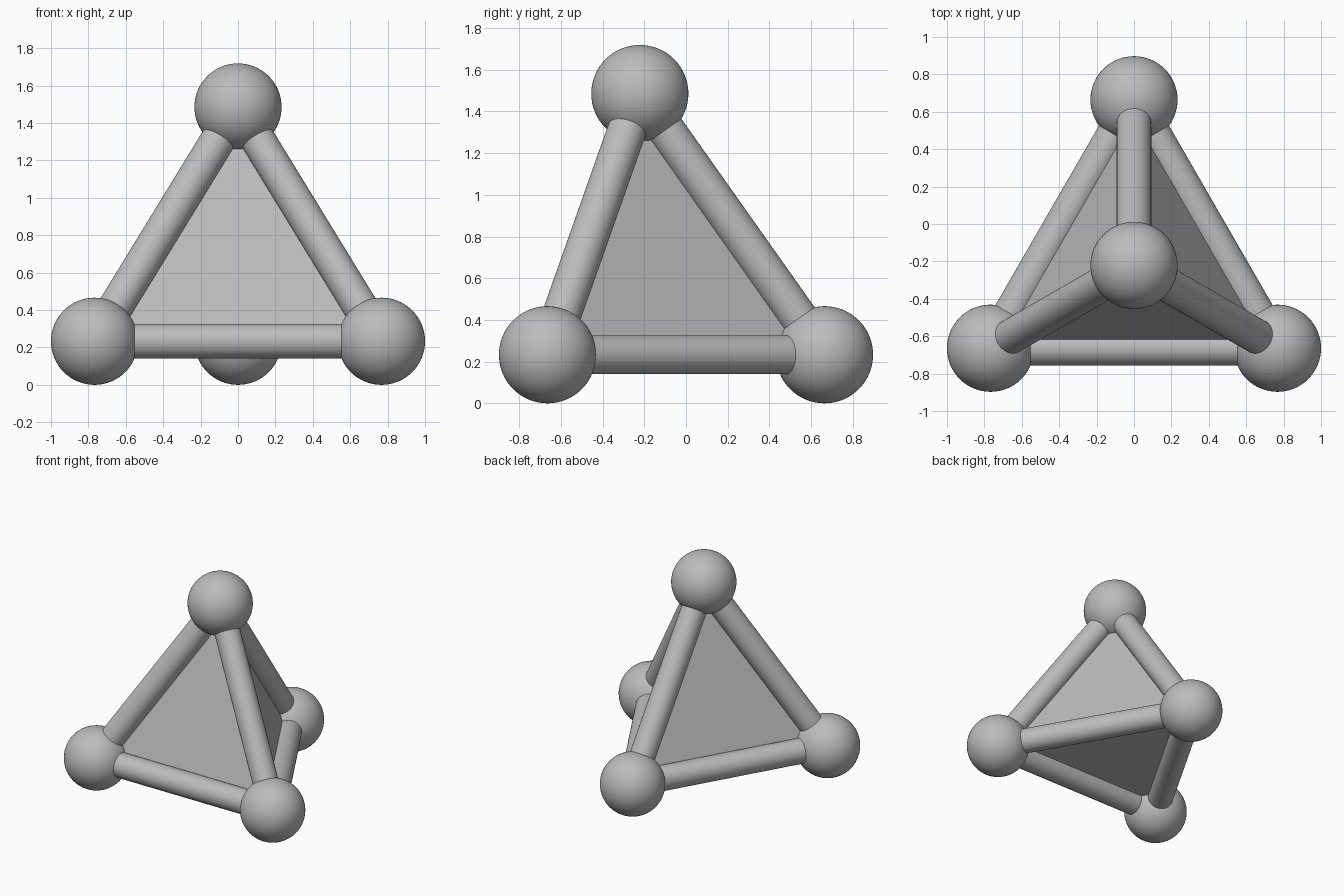
import bpy
import bmesh
from itertools import combinations
from mathutils import Vector

if "Cube" in bpy.data.objects:
    bpy.data.objects.remove(bpy.data.objects["Cube"])

BALL_R = 0.233
ROD_R = 0.093
HALF = 1 - BALL_R              # half the edge length
HEIGHT = HALF * 2 * (2 / 3) ** 0.5
DEPTH = HALF * 3 ** 0.5

grey = bpy.data.materials.new("neutral grey")
grey.use_nodes = True
colour = (0.5, 0.5, 0.5, 1)
grey.diffuse_color = colour
grey.node_tree.nodes["Principled BSDF"].inputs["Base Color"].default_value = colour

corners = {
    "front_right": Vector((-HALF, -DEPTH / 2, BALL_R)),
    "front_left": Vector((HALF, -DEPTH / 2, BALL_R)),
    "back": Vector((0, DEPTH / 2, BALL_R)),
    "top": Vector((0, -DEPTH / 6, BALL_R + HEIGHT)),
}


def finish(name):
    ob = bpy.context.object
    ob.name = name
    ob.data.materials.append(grey)
    bpy.ops.object.shade_smooth_by_angle()


# Corner balls
for name, point in corners.items():
    bpy.ops.mesh.primitive_uv_sphere_add(segments=64, ring_count=32, radius=BALL_R, location=point)
    finish(name + "_ball")

# Rods along the six edges
for (name_a, a), (name_b, b) in combinations(corners.items(), 2):
    span = b - a
    bpy.ops.mesh.primitive_cylinder_add(vertices=48, radius=ROD_R, depth=span.length,
                                        location=(a + b) / 2,
                                        rotation=span.to_track_quat('Z', 'Y').to_euler())
    finish(name_a + "_to_" + name_b + "_rod")

# Flat-sided core, set slightly inside the rod axes
centre = sum(corners.values(), Vector()) / 4
bm = bmesh.new()
verts = [bm.verts.new(centre.lerp(p, 0.945)) for p in corners.values()]
for trio in combinations(verts, 3):
    bm.faces.new(trio)
bmesh.ops.recalc_face_normals(bm, faces=bm.faces)
mesh = bpy.data.meshes.new("core_panels")
bm.to_mesh(mesh)
bm.free()
mesh.materials.append(grey)
core = bpy.data.objects.new("core_panels", mesh)
bpy.context.collection.objects.link(core)
